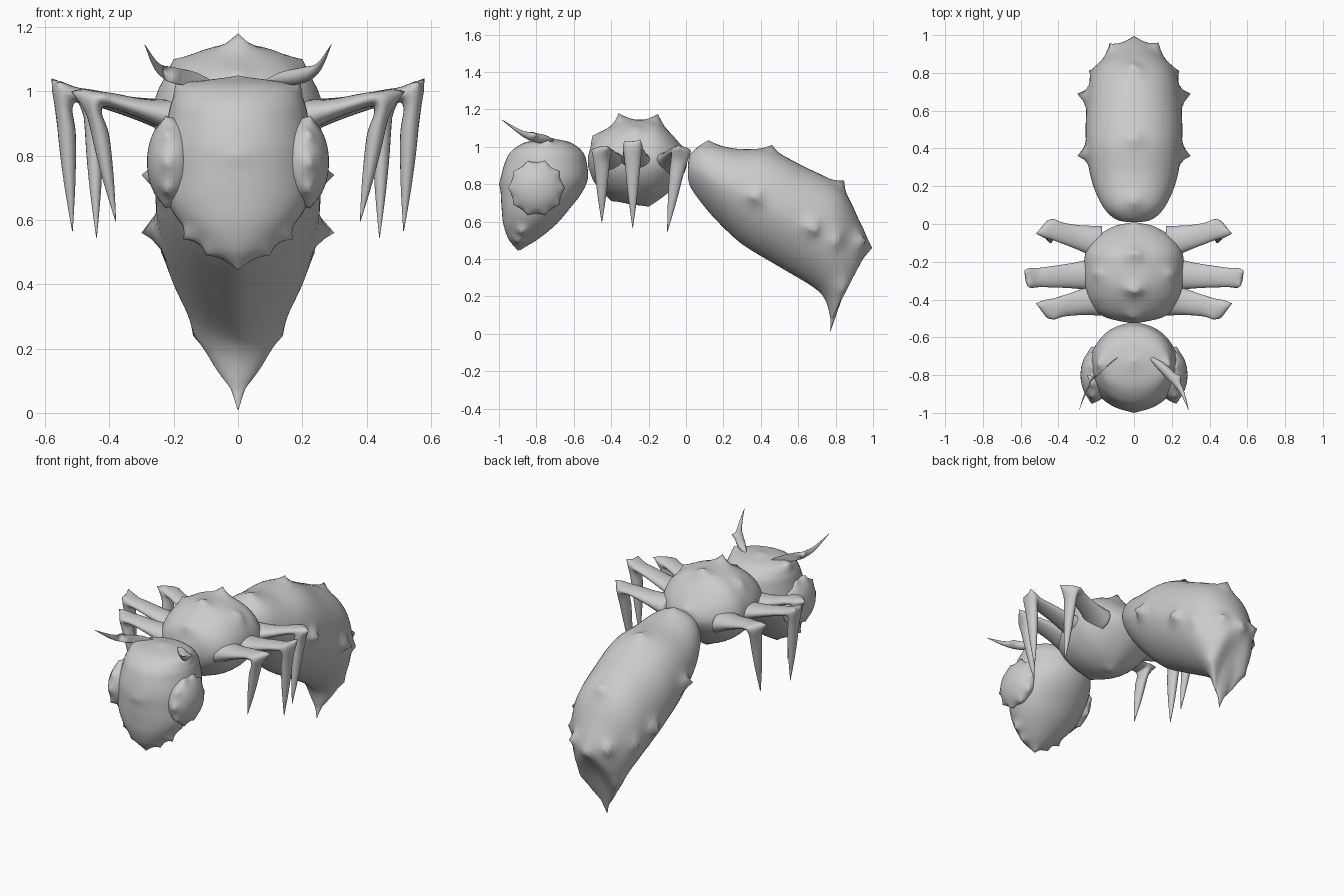
import bpy
import bmesh
from math import cos, sin, pi
from mathutils import Vector

cube = bpy.data.objects.get("Cube")
if cube:
    bpy.data.objects.remove(cube, do_unlink=True)

grey = bpy.data.materials.new("plain_grey")
grey.use_nodes = True
SHADE = (0.6, 0.6, 0.6, 1)
grey.diffuse_color = SHADE
grey.node_tree.nodes["Principled BSDF"].inputs["Base Color"].default_value = SHADE


def smooth_path(rows, steps):
    """Catmull-Rom through rows of (centre, half width, half height)."""
    out = []
    for i in range(len(rows) - 1):
        quad = [rows[max(i - 1, 0)], rows[i], rows[i + 1], rows[min(i + 2, len(rows) - 1)]]
        for s in range(steps):
            t = s / steps
            out.append([b + 0.5 * t * (c - a + t * (2 * a - 5 * b + 4 * c - d + t * (3 * b - 3 * c + d - a)))
                        for a, b, c, d in zip(*quad)])
    return out + [rows[-1]]


def pull_thorns(bm, tips, reach):
    """Draw the skin out to a point at each tip."""
    for tip in tips:
        tip = Vector(tip)
        root = min(bm.verts, key=lambda v: (v.co - tip).length).co.copy()
        for v in bm.verts:
            d = (v.co - root).length
            if d < reach:
                v.co += (tip - root) * (1 - d / reach) ** 2


def loft(name, rows, ring=48, power=2.0, keel=2.0, steps=7, thorns=(), reach=0.08):
    """Skin through oval rings; keel is the roundness of the lower half."""
    bm = bmesh.new()
    loops = []
    for c, u, v in smooth_path([[Vector(p) for p in row] for row in rows], steps):
        loop = []
        for k in range(ring):
            a = 2 * pi * k / ring
            n = power if sin(a) >= 0 else keel
            x, y = [(1 if f > 0 else -1) * abs(f) ** (2 / n) for f in (cos(a), sin(a))]
            loop.append(bm.verts.new(c + u * x + v * y))
        loops.append(loop)
    for a, b in zip(loops, loops[1:]):
        for k in range(ring):
            n = (k + 1) % ring
            bm.faces.new((a[k], a[n], b[n], b[k]))
    bm.faces.new(loops[0][::-1])
    bm.faces.new(loops[-1])
    bmesh.ops.remove_doubles(bm, verts=bm.verts, dist=0.0005)
    pull_thorns(bm, thorns, reach)
    bmesh.ops.recalc_face_normals(bm, faces=bm.faces)
    return finish(name, bm)


def finish(name, bm):
    for f in bm.faces:
        f.smooth = True
    mesh = bpy.data.meshes.new(name)
    bm.to_mesh(mesh)
    bm.free()
    mesh.materials.append(grey)
    ob = bpy.data.objects.new(name, mesh)
    bpy.context.collection.objects.link(ob)
    return ob


def both(points):
    """Mirror side points; keep points on the centre line single."""
    return [(s * x, y, z) for x, y, z in points for s in ((1, -1) if x else (1,))]


def body_rows(table):
    """Rows of top (y, z), bottom (y, z), half width."""
    return [((0, (ty + by) / 2, (tz + bz) / 2), (w, 0, 0), (0, (ty - by) / 2, (tz - bz) / 2))
            for ty, tz, by, bz, w in table]


# Abdomen: drooping body ending in a sting
loft("abdomen", body_rows([
    (.01, .91, .01, .90, .005), (.03, .97, .015, .81, .09), (.11, 1.015, .06, .73, .16),
    (.27, .99, .16, .61, .22), (.45, .98, .30, .48, .25), (.62, .90, .48, .37, .255),
    (.82, .79, .68, .25, .235), (.92, .62, .745, .18, .185), (.97, .46, .77, .09, .12),
    (.87, .28, .773, .05, .045), (.775, .02, .77, .01, .003)]), power=2.1, keel=1.65,
    thorns=both([(0, .12, 1.035), (0, .46, 1.01), (0, .845, .82), (0, .995, .46), (.13, .96, .5),
                 (.30, .36, .74), (.30, .69, .56), (.24, .81, .5), (.14, .84, .24)]))

# Thorax: domed back over a keeled underside
loft("thorax", body_rows([
    (-.525, .95, -.525, .90, .02), (-.49, 1.04, -.49, .81, .16), (-.42, 1.10, -.42, .74, .23),
    (-.33, 1.14, -.33, .70, .26), (-.24, 1.145, -.24, .69, .265), (-.15, 1.13, -.15, .715, .255),
    (-.07, 1.06, -.07, .78, .20), (-.01, .98, -.01, .86, .10), (.005, .93, .005, .91, .01)]),
    power=2.1, keel=1.7,
    thorns=both([(0, -.36, 1.18), (0, -.15, 1.175), (.2, -.26, 1.1),
                 (0, -.5, 1.06), (0, .01, .98), (0, -.2, .68), (0, -.4, .71)]))

# Head: shield tapering down to the jaw, rows of z, front y, back y, half width
head = [(.455, -.90, -.88, .005), (.50, -.945, -.80, .085), (.58, -.975, -.70, .17),
        (.66, -.985, -.63, .22), (.75, -.99, -.56, .235), (.83, -.99, -.525, .235),
        (.91, -.97, -.53, .22), (.97, -.94, -.55, .205), (1.02, -.87, -.61, .17),
        (1.04, -.78, -.69, .06), (1.042, -.74, -.73, .005)]
loft("head", [((0, (f + b) / 2, z), (w, 0, 0), (0, (b - f) / 2, 0)) for z, f, b, w in head],
     thorns=both([(0, -.9, .445), (.19, -.74, 1.035), (0, -.73, 1.05), (.1, -.9, .49),
                  (.17, -.88, .54), (0, -1, .8)]), reach=.06)

for side, label in ((1, "left"), (-1, "right")):
    # Eye: flattened dome with a scalloped rim
    bm = bmesh.new()
    bmesh.ops.create_uvsphere(bm, u_segments=40, v_segments=24, radius=1)
    for v in bm.verts:
        v.co = Vector((side * .205 + v.co.x * .078, -.80 + v.co.y * .138, .78 + v.co.z * .138))
    rim = [(side * .225, -.80 + .152 * cos(k * pi / 5), .78 + .152 * sin(k * pi / 5)) for k in range(10)]
    pull_thorns(bm, rim, .045)
    finish(label + "_eye", bm)

    # Antenna: swept forward to a point
    path = [(.09, -.71, 1.03, .008), (.14, -.75, 1.04, .022), (.20, -.81, 1.05, .025),
            (.25, -.88, 1.075, .014), (.29, -.985, 1.145, .001)]
    loft(label + "_antenna", [((side * x, y, z), (r * .7, r * .7, 0), (0, 0, r)) for x, y, z, r in path],
         ring=16, thorns=[(side * .25, -.8, 1.065)], reach=.04)

    # Legs: broad flat thigh rising to a two-pointed knee, shin falling to a point
    for place, hip, knee, foot, corners in (
            ("front", (.17, -.39, .91), (.45, -.45, .985), (.38, -.45, .595),
             ((.52, -.42, 1.0), (.42, -.505, .985))),
            ("middle", (.17, -.265, .91), (.54, -.285, 1.0), (.515, -.285, .565),
             ((.58, -.245, 1.04), (.56, -.33, 1.03))),
            ("rear", (.17, -.105, .91), (.45, -.03, .985), (.44, -.10, .545),
             ((.52, -.05, 1.0), (.42, .025, .985)))):
        h, k, f = Vector(hip), Vector(knee), Vector(foot)
        stations = [(h, .095, 0, .065), (h.lerp(k, .4), .068, .004, .036), (h.lerp(k, .85), .052, .008, .024),
                    (k - Vector((0, 0, .025)), .048, .026, .024), (k.lerp(f, .3), .038, .028, .004),
                    (k.lerp(f, .65), .022, .018, 0), (f, .001, .001, 0)]
        rows = [((side * c.x, c.y, c.z), (0, w, 0), (side * tx, 0, tz)) for c, w, tx, tz in stations]
        loft(label + "_" + place + "_leg", rows, ring=20, thorns=[(side * x, y, z) for x, y, z in corners],
             reach=.07)
